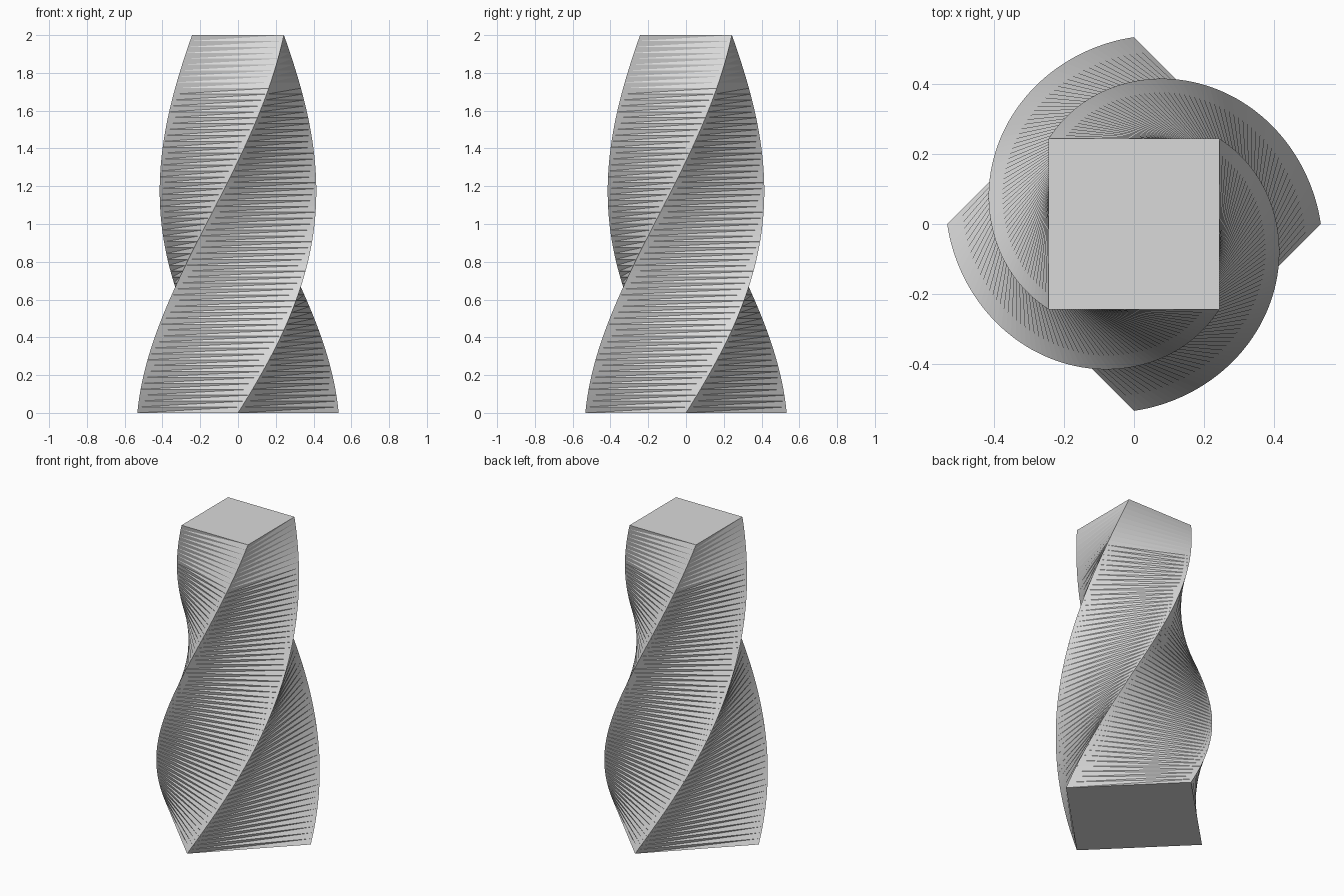
import bpy
import bmesh
from math import cos, sin, pi, radians

cube = bpy.data.objects.get("Cube")
if cube:
    bpy.data.objects.remove(cube, do_unlink=True)

HEIGHT = 2.0
STEPS = 64
TWIST = radians(135)
BASE_RADIUS = 0.533
TOP_RADIUS = 0.344

# Single grey finish
grey = bpy.data.materials.new("light_grey")
grey.use_nodes = True
colour = (0.7, 0.7, 0.7, 1)
grey.diffuse_color = colour
grey.node_tree.nodes["Principled BSDF"].inputs["Base Color"].default_value = colour


def square_ring(bm, t):
    """One square floor outline, turned and tapered by its height."""
    radius = BASE_RADIUS + (TOP_RADIUS - BASE_RADIUS) * t
    angles = [TWIST * t + k * pi / 2 for k in range(4)]
    return [bm.verts.new((radius * cos(a), radius * sin(a), HEIGHT * t)) for a in angles]


# Twisted tower: square rings joined by flat triangles
bm = bmesh.new()
rings = [square_ring(bm, i / STEPS) for i in range(STEPS + 1)]
for low, high in zip(rings, rings[1:]):
    for k in range(4):
        n = (k + 1) % 4
        bm.faces.new((low[k], low[n], high[n]))
        bm.faces.new((low[k], high[n], high[k]))

# Flat base and roof
bm.faces.new(rings[0][::-1])
bm.faces.new(rings[-1])

mesh = bpy.data.meshes.new("twisted_tower")
bm.to_mesh(mesh)
bm.free()
mesh.materials.append(grey)
tower = bpy.data.objects.new("twisted_tower", mesh)
bpy.context.collection.objects.link(tower)
